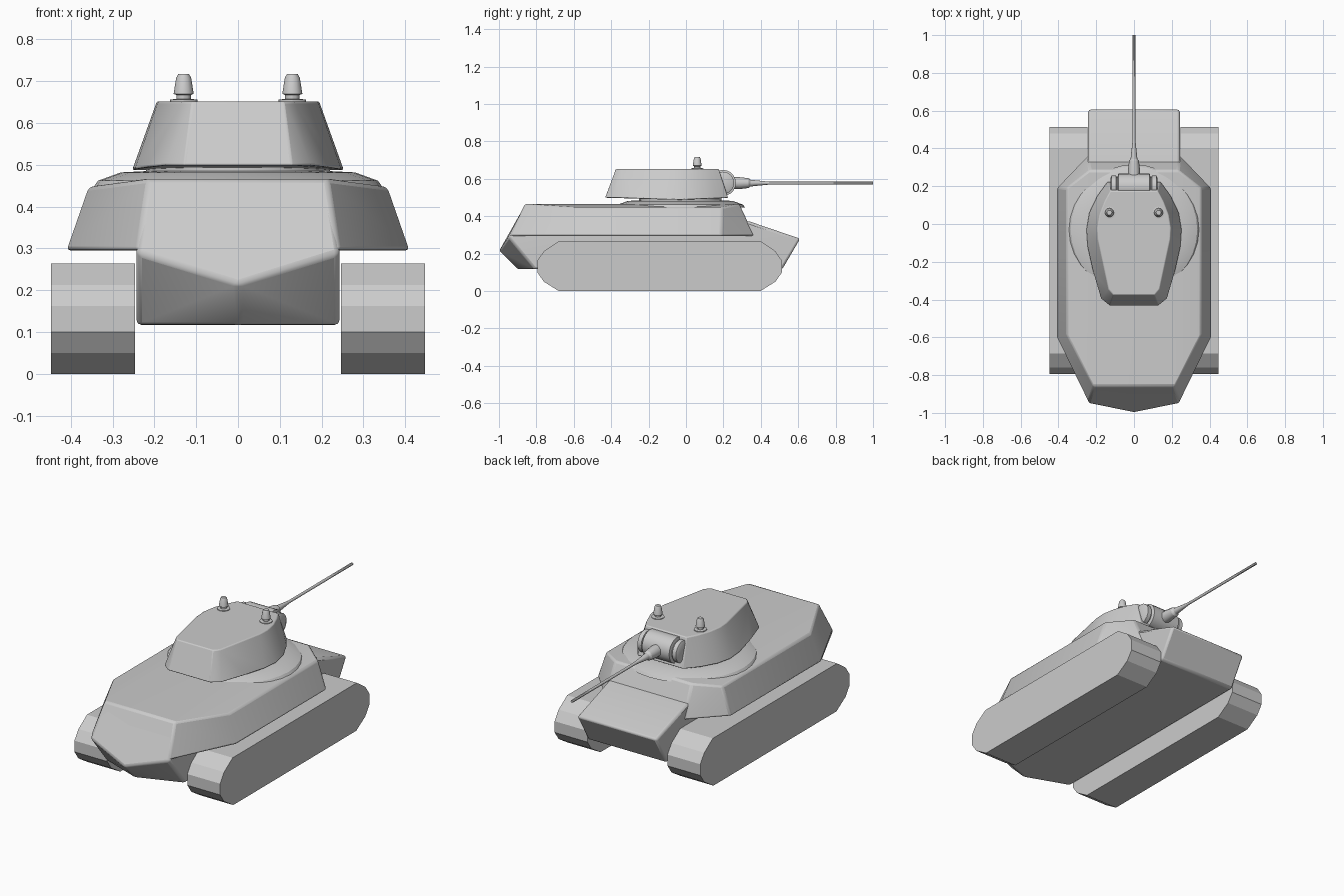
import bpy, bmesh, math
from mathutils import Matrix

if "Cube" in bpy.data.objects:
    bpy.data.objects.remove(bpy.data.objects["Cube"])


def finish(bm, name, bevel=0.0, segments=2, angle=30):
    bmesh.ops.recalc_face_normals(bm, faces=bm.faces)
    mesh = bpy.data.meshes.new(name)
    bm.to_mesh(mesh)
    bm.free()
    ob = bpy.data.objects.new(name, mesh)
    bpy.context.collection.objects.link(ob)
    if bevel:
        mod = ob.modifiers.new("bevel", 'BEVEL')
        mod.width, mod.segments = bevel, segments
        mod.limit_method, mod.angle_limit = 'ANGLE', math.radians(25)
    bpy.ops.object.select_all(action='DESELECT')
    ob.select_set(True)
    bpy.context.view_layer.objects.active = ob
    bpy.ops.object.shade_smooth_by_angle(angle=math.radians(angle))
    return ob


def armour(name, half, bevel, segments=2):
    """Faceted convex casting from points on one side, mirrored in x."""
    bm = bmesh.new()
    for x, y, z in half:
        bm.verts.new((x, y, z))
        if x:
            bm.verts.new((-x, y, z))
    res = bmesh.ops.convex_hull(bm, input=bm.verts)
    junk = {g for g in res["geom_interior"] + res["geom_unused"]
            if isinstance(g, bmesh.types.BMVert)}
    bmesh.ops.delete(bm, geom=list(junk), context='VERTS')
    bmesh.ops.dissolve_limit(bm, angle_limit=math.radians(3),
                             verts=bm.verts, edges=bm.edges)
    return finish(bm, name, bevel, segments)


def lathe(name, profile, loc, axis='Z', sides=16):
    """Turned part from (radius, height) pairs along an axis."""
    bm = bmesh.new()
    rings = [[bm.verts.new((r * math.cos(2 * math.pi * i / sides),
                            r * math.sin(2 * math.pi * i / sides), h))
              for i in range(sides)] for r, h in profile]
    for a, b in zip(rings, rings[1:]):
        for i in range(sides):
            j = (i + 1) % sides
            bm.faces.new((a[i], a[j], b[j], b[i]))
    bm.faces.new(rings[0])
    bm.faces.new(rings[-1])
    rot = {'Z': Matrix(), 'X': Matrix.Rotation(math.pi / 2, 4, 'Y'),
           'Y': Matrix.Rotation(-math.pi / 2, 4, 'X')}[axis]
    bm.transform(Matrix.Translation(loc) @ rot)
    return finish(bm, name)


# Lower hull with pointed nose and sloping rear deck
armour("lower_hull", [
    (0, -1.0, .215), (.243, -.95, .29), (0, -.90, .117), (.243, -.81, .117),
    (.215, -.86, .462), (.243, .515, .117), (.243, .61, .28), (.243, .34, .372),
], .012)

# Upper hull with sloped sponson sides
armour("upper_hull", [
    (.41, -.60, .295), (.41, .19, .295), (.242, .365, .295), (.242, -.945, .295),
    (.357, -.58, .447), (.357, .19, .447), (.235, .285, .465), (.215, -.86, .466),
], .01)

# Tracks: flat-sided loops
end = [(.115, 0), (.035, .05), (0, .10), (0, .162), (.035, .213), (.11, .264)]
loop = [(-.795 + d, z) for d, z in end] + [(.513 - d, z) for d, z in reversed(end)]
for side, label in ((-1, "left"), (1, "right")):
    bm = bmesh.new()
    face = bm.faces.new([bm.verts.new((side * .246, y, z)) for y, z in loop])
    ext = bmesh.ops.extrude_face_region(bm, geom=[face])
    bmesh.ops.translate(bm, vec=(side * .201, 0, 0),
                        verts=[v for v in ext["geom"] if isinstance(v, bmesh.types.BMVert)])
    if not any(len(f.verts) > 4 and f.calc_center_median().x * side < .25 for f in bm.faces):
        bm.faces.new([v for v in bm.verts if abs(v.co.x) < .25])
    finish(bm, label + "_track", angle=15)

# Turret ring
lathe("turret_ring", [(.345, .448), (.335, .462), (.28, .482), (.22, .485), (.22, .51)],
      (0, -.03, 0), sides=32)

# Turret casting: lower and upper outlines
lower = [(.13, -.432), (.175, -.395), (.218, -.25), (.247, -.12), (.253, -.03),
         (.238, .06), (.195, .15), (.14, .225)]
upper = [(.11, -.375), (.135, -.345), (.17, -.2), (.191, -.08), (.194, -.02),
         (.182, .05), (.155, .12), (.125, .175)]
armour("turret", [(x, y, .487 + .012 * min(1, abs(y + .05) / .3)) for x, y in lower]
       + [(x, y, .652) for x, y in upper], .014, 3)

# Mantlet with raised middle
lathe("mantlet", [(.045, -.125), (.06, -.118), (.06, -.095), (.052, -.092), (.052, -.087),
                  (.07, -.083), (.07, .083), (.052, .087), (.052, .092), (.06, .095),
                  (.06, .118), (.045, .125)], (0, .197, .578), 'X', 20)

# Gun barrel with collar
lathe("gun_barrel", [(.032, .22), (.032, .285), (.026, .335), (.018, .345), (.009, .43),
                     (.0075, .45), (.0075, 1.0)], (0, 0, .577), 'Y', 12)

# Roof periscopes
for side, label in ((-1, "left"), (1, "right")):
    lathe(label + "_periscope", [(.033, .645), (.033, .656), (.017, .658), (.017, .667),
                                 (.024, .670), (.018, .708), (.013, .717)],
          (side * .13, .06, 0), sides=12)
